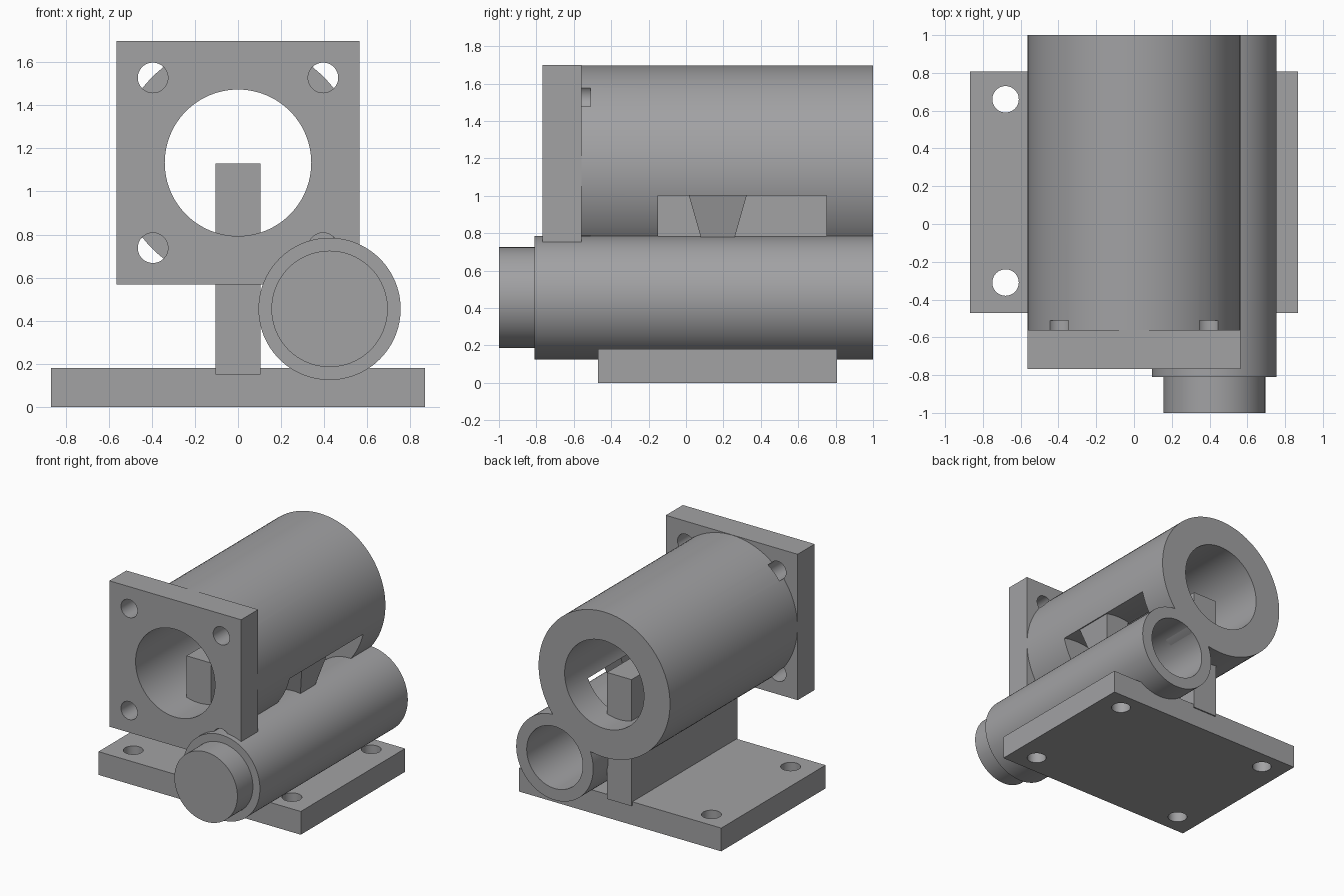
import bpy, bmesh, math
from mathutils import Matrix, Vector

if "Cube" in bpy.data.objects:
    bpy.data.objects.remove(bpy.data.objects["Cube"])

grey = bpy.data.materials.new("plain_grey")
grey.diffuse_color = (0.36, 0.36, 0.37, 1)
grey.use_nodes = True
grey.node_tree.nodes["Principled BSDF"].inputs["Base Color"].default_value = grey.diffuse_color


def finish(name, bm):
    mesh = bpy.data.meshes.new(name)
    bmesh.ops.recalc_face_normals(bm, faces=bm.faces)
    bm.to_mesh(mesh)
    bm.free()
    ob = bpy.data.objects.new(name, mesh)
    bpy.context.collection.objects.link(ob)
    mesh.materials.append(grey)
    return ob


def box(name, x, y, z):
    bm = bmesh.new()
    bmesh.ops.create_cube(bm, size=1)
    for v in bm.verts:
        v.co = Vector(r[0] if c < 0 else r[1] for c, r in zip(v.co, (x, y, z)))
    return finish(name, bm)


def rod(name, center, r, span, axis="Y", sides=96):
    """Cylinder along Y (center = x, z) or along Z (center = x, y)."""
    bm = bmesh.new()
    bmesh.ops.create_cone(bm, cap_ends=True, segments=sides, radius1=r, radius2=r,
                          depth=span[1] - span[0])
    mid = (span[0] + span[1]) / 2
    if axis == "Y":
        bm.transform(Matrix.Rotation(math.pi / 2, 4, "X"))
        bm.transform(Matrix.Translation((center[0], mid, center[1])))
    else:
        bm.transform(Matrix.Translation((center[0], center[1], mid)))
    return finish(name, bm)


def cut(ob, cutters):
    for c in cutters:
        m = ob.modifiers.new("cut", "BOOLEAN")
        m.operation = "DIFFERENCE"
        m.solver = "EXACT"
        m.object = c
        bpy.context.view_layer.objects.active = ob
        bpy.ops.object.modifier_apply(modifier=m.name)


MAIN, SIDE = (0, 1.133), (0.425, 0.455)

# Cutters: main bore, corner bolt holes, base screw holes, side bore, clearance slot
bore = rod("cutter_bore", MAIN, 0.34, (-1.2, 1.2))
bolts = [rod("cutter_bolt", (x, MAIN[1] + dz), 0.07, (-1.0, -0.51), sides=48)
         for x in (-0.395, 0.395) for dz in (-0.395, 0.395)]
screws = [rod("cutter_screw", (x, y), 0.07, (-0.2, 0.4), "Z", 48)
          for x in (-0.68, 0.68) for y in (-0.31, 0.66)]
side_bore = rod("cutter_side_bore", SIDE, 0.24, (-0.7, 1.2))
slot = rod("cutter_slot", SIDE, 0.56, (-0.15, 0.75))

# Base plate and upright fin
base = box("base_plate", (-0.867, 0.867), (-0.47, 0.807), (0, 0.18))
cut(base, screws)
fin = box("support_fin", (-0.105, 0.105), (-0.48, 0.817), (0.15, 1.13))

# Main tube with square front flange
flange = box("front_flange", (-0.565, 0.565), (-0.768, -0.56), (0.568, 1.698))
cut(flange, [bore] + bolts)
tube = rod("main_tube", MAIN, 0.563, (-0.56, 1.0))
cut(tube, [bore, slot] + bolts)

# Side tube with front cap
side = rod("side_tube", SIDE, 0.33, (-0.81, 1.0))
cut(side, [side_bore])
cap = rod("side_tube_cap", SIDE, 0.27, (-1.0, -0.80))

# Tapered strut joining the two tubes
bm = bmesh.new()
outline = [(0.09, 0.74), (0.25, 0.74), (0.33, 1.02), (0.01, 1.02)]
face = bm.faces.new([bm.verts.new((0.33, y, z)) for y, z in outline])
ext = bmesh.ops.extrude_face_region(bm, geom=[face])
for v in ext["geom"]:
    if isinstance(v, bmesh.types.BMVert):
        v.co.x = 0.54 if v.co.z > 0.9 else 0.47
strut = finish("tube_strut", bm)

# Remove cutters, then smooth the round walls
for c in [bore, side_bore, slot] + bolts + screws:
    bpy.data.objects.remove(c, do_unlink=True)
for ob in (base, flange, tube, side, cap):
    bpy.ops.object.select_all(action="DESELECT")
    ob.select_set(True)
    bpy.context.view_layer.objects.active = ob
    bpy.ops.object.shade_smooth_by_angle(angle=math.radians(30))
